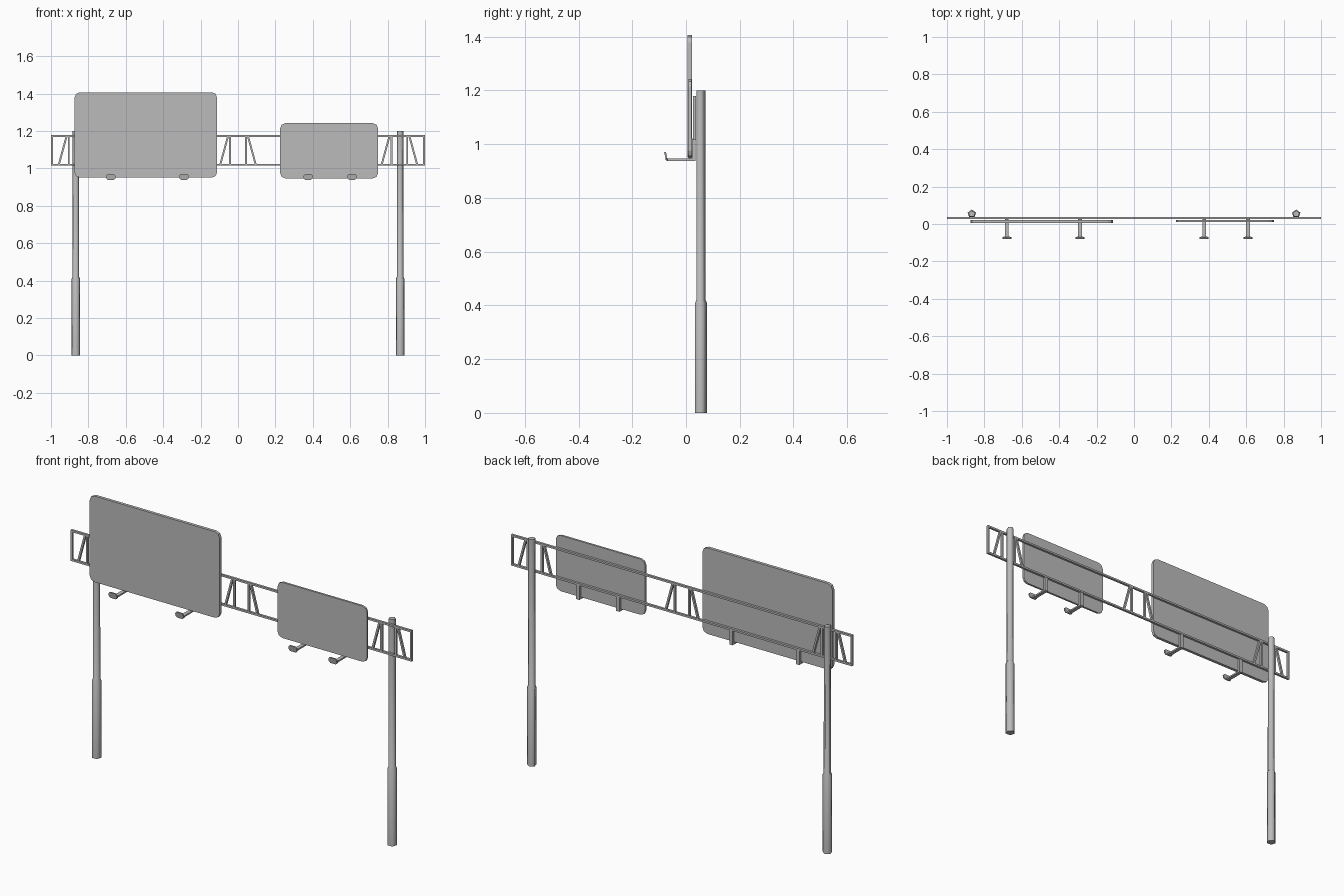
import bpy, bmesh, math
from mathutils import Vector, Matrix

if "Cube" in bpy.data.objects:
    bpy.data.objects.remove(bpy.data.objects["Cube"])

grey = bpy.data.materials.new("plain_grey")
grey.use_nodes = True
grey.diffuse_color = (0.5, 0.5, 0.5, 1)
grey.node_tree.nodes["Principled BSDF"].inputs["Base Color"].default_value = (0.5, 0.5, 0.5, 1)


def finish(name, bm):
    bmesh.ops.recalc_face_normals(bm, faces=bm.faces)
    mesh = bpy.data.meshes.new(name)
    bm.to_mesh(mesh)
    bm.free()
    mesh.materials.append(grey)
    obj = bpy.data.objects.new(name, mesh)
    bpy.context.collection.objects.link(obj)
    return obj


def add_box(bm, lo, hi):
    lo, hi = Vector(lo), Vector(hi)
    matrix = Matrix.Translation((lo + hi) / 2) @ Matrix.Diagonal((*(hi - lo), 1))
    return bmesh.ops.create_cube(bm, size=1, matrix=matrix)["verts"]


def add_bar(bm, a, b, width):
    """Square-ended truss bar between two (x, z) points."""
    dx, dz = b[0] - a[0], b[1] - a[1]
    matrix = (Matrix.Translation(((a[0] + b[0]) / 2, TRUSS_Y, (a[1] + b[1]) / 2))
              @ Matrix.Rotation(math.atan2(dx, dz), 4, 'Y')
              @ Matrix.Diagonal((width, TRUSS_DEPTH, math.hypot(dx, dz), 1)))
    bmesh.ops.create_cube(bm, size=1, matrix=matrix)


# Five-sided posts with a thicker sleeve at the foot
def post(name, x):
    bm = bmesh.new()
    rings = []
    for z, r in ((0, 0.0238), (0.41, 0.0238), (0.42, 0.0188), (1.2, 0.0182)):
        ring = []
        for i in range(5):
            a = math.pi / 2 + i * math.tau / 5
            ring.append(bm.verts.new((x + r * math.cos(a), 0.0535 + r * math.sin(a), z)))
        rings.append(ring)
    for low, high in zip(rings, rings[1:]):
        for i in range(5):
            j = (i + 1) % 5
            bm.faces.new((low[i], low[j], high[j], high[i])).smooth = True
    bm.faces.new(rings[0])
    bm.faces.new(rings[-1])
    # keep the caps crisp
    for face in bm.faces:
        if len(face.verts) == 5:
            for edge in face.edges:
                edge.smooth = False
    finish(name, bm)


post("right_post", -0.867)
post("left_post", 0.867)

# Flat truss: chords, end bars and mirrored braces
TRUSS_Y, TRUSS_DEPTH = 0.032, 0.012
LOW, HIGH = 1.02, 1.174
bm = bmesh.new()
for z in (LOW, HIGH):
    add_bar(bm, (-1, z), (1, z), 0.01)
for side in (-1, 1):
    add_bar(bm, (side * 0.995, LOW), (side * 0.995, HIGH), 0.01)
    for centre in (-0.863, 0, 0.863):
        upright = centre + side * 0.042
        add_bar(bm, (upright, LOW), (upright, HIGH), 0.01)
        add_bar(bm, (centre + side * 0.095, LOW), (centre + side * 0.053, HIGH), 0.01)
finish("truss", bm)


# Sign boards with rounded corners
def board(name, x0, x1, z0, z1, front, back):
    bm = bmesh.new()
    add_box(bm, (x0, front, z0), (x1, back, z1))
    corners = [e for e in bm.edges if abs(e.verts[0].co.y - e.verts[1].co.y) > 0.001]
    bmesh.ops.bevel(bm, geom=corners, offset=0.028, segments=2, profile=0.5, affect='EDGES')
    finish(name, bm)


board("large_board", -0.874, -0.112, 0.951, 1.407, 0.006, 0.022)
board("small_board", 0.225, 0.749, 0.947, 1.242, 0.01, 0.021)


# Lamp brackets: hanger behind the board, arm below it, tilted lamp in front
def lamp_bracket(name, x):
    bm = bmesh.new()
    add_box(bm, (x - 0.01, 0.023, 0.938), (x + 0.01, 0.036, 1.022))
    add_box(bm, (x - 0.01, -0.07, 0.938), (x + 0.01, 0.03, 0.946))
    lamp = add_box(bm, (x - 0.024, -0.075, 0.939), (x + 0.024, -0.068, 0.971))
    edges = {e for v in lamp for e in v.link_edges
             if abs(e.verts[0].co.y - e.verts[1].co.y) > 0.001}
    for v in lamp:
        v.co.y -= (v.co.z - 0.939) * 0.2
    bmesh.ops.bevel(bm, geom=list(edges), offset=0.008, segments=1, affect='EDGES')
    finish(name, bm)


for i, x in enumerate((-0.68, -0.289, 0.375, 0.61)):
    lamp_bracket(f"lamp_bracket_{i + 1}", x)
